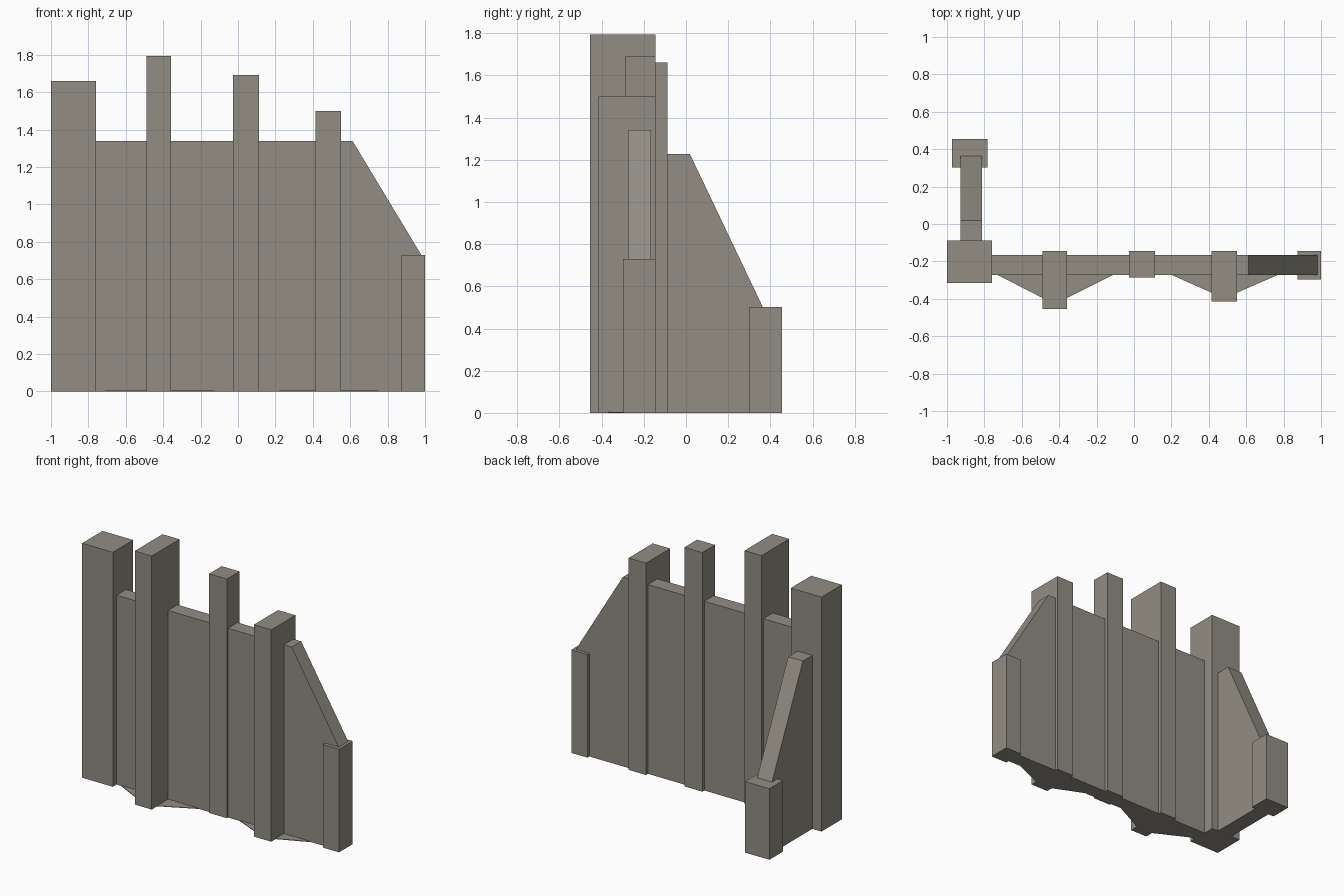
import bpy

if "Cube" in bpy.data.objects:
    bpy.data.objects.remove(bpy.data.objects["Cube"])

stone = bpy.data.materials.new("warm_grey_stone")
stone.diffuse_color = (0.29, 0.27, 0.23, 1)
stone.use_nodes = True
stone.node_tree.nodes["Principled BSDF"].inputs["Base Color"].default_value = stone.diffuse_color


def prism(name, profile, axis, lo, hi):
    """Extrude a 2D profile along one axis (x: profile is y,z; y: x,z; z: x,y)."""
    def point(p, t):
        return {"x": (t, *p), "y": (p[0], t, p[1]), "z": (*p, t)}[axis]
    n = len(profile)
    verts = [point(p, lo) for p in profile] + [point(p, hi) for p in profile]
    faces = [list(range(n))[::-1], list(range(n, 2 * n))]
    faces += [[i, (i + 1) % n, n + (i + 1) % n, n + i] for i in range(n)]
    if axis == "y":
        faces = [f[::-1] for f in faces]
    mesh = bpy.data.meshes.new(name)
    mesh.from_pydata(verts, [], faces)
    mesh.materials.append(stone)
    obj = bpy.data.objects.new(name, mesh)
    bpy.context.collection.objects.link(obj)
    return obj


# Square posts: x range, y range, height
posts = {
    "corner_post": (-1.0, -0.76, -0.315, -0.087, 1.66),
    "tall_buttress_post": (-0.49, -0.357, -0.455, -0.145, 1.795),
    "middle_post": (-0.027, 0.113, -0.286, -0.145, 1.693),
    "short_buttress_post": (0.415, 0.551, -0.415, -0.145, 1.50),
    "right_end_post": (0.873, 1.0, -0.298, -0.145, 0.73),
    "back_end_post": (-0.972, -0.782, 0.302, 0.455, 0.503),
}
for name, (x0, x1, y0, y1, h) in posts.items():
    prism(name, [(x0, y0), (x1, y0), (x1, y1), (x0, y1)], "z", 0, h)

# Long front wall with a sloped right end
prism("front_wall", [(-0.85, 0), (0.983, 0), (0.983, 0.725), (0.612, 1.34), (-0.85, 1.34)],
      "y", -0.273, -0.167)

# Short side wall sloping down towards the back
prism("side_wall", [(-0.2, 0), (0.365, 0), (0.365, 0.50), (0.018, 1.228), (-0.2, 1.228)],
      "x", -0.928, -0.812)

# Thin spread footings around the two buttress posts
prism("tall_buttress_footing", [(-0.73, -0.272), (-0.49, -0.395), (-0.357, -0.395), (-0.11, -0.272)],
      "z", 0, 0.004)
prism("short_buttress_footing", [(0.20, -0.272), (0.415, -0.367), (0.551, -0.367), (0.77, -0.272)],
      "z", 0, 0.004)
